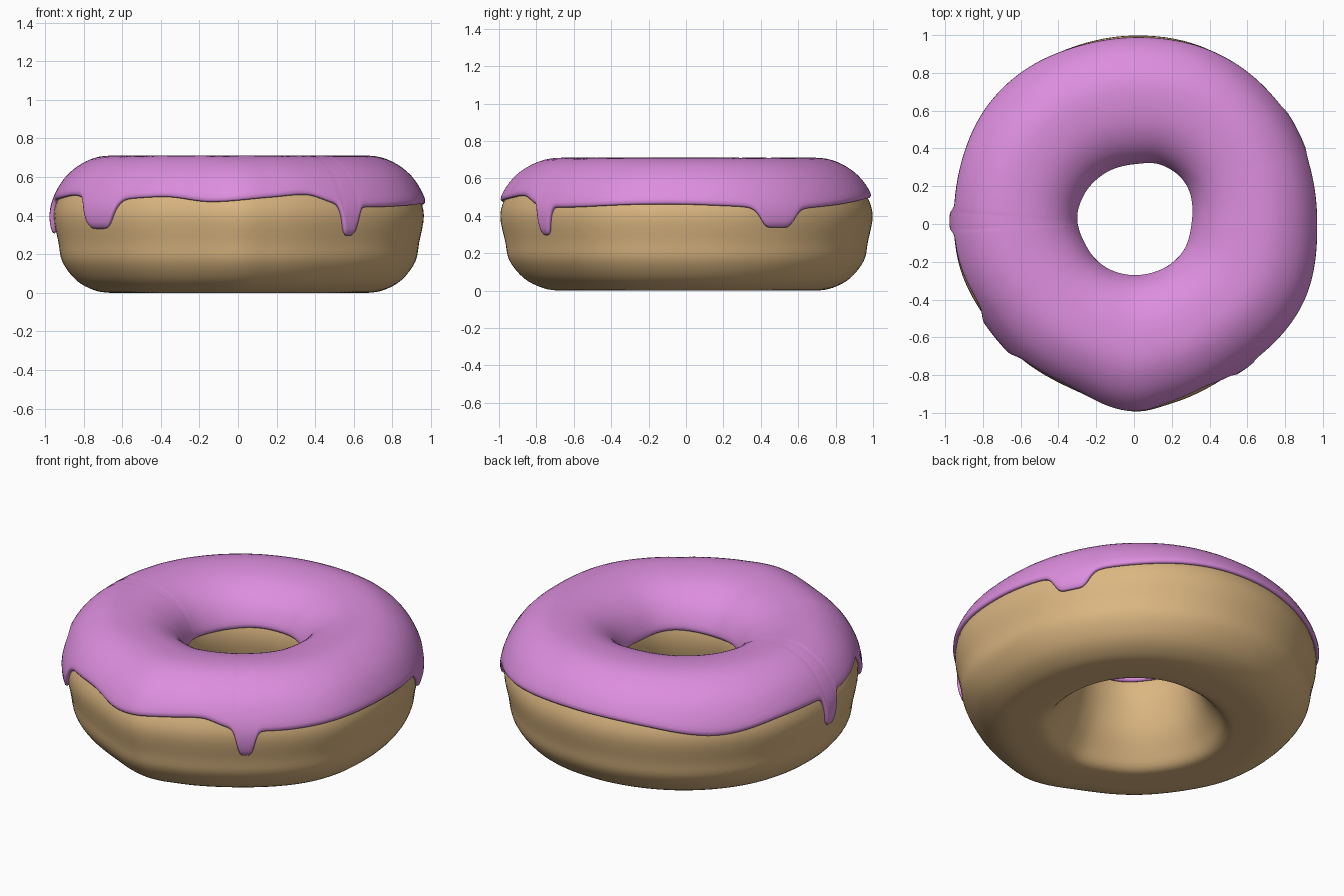
import bpy, bmesh, math

if "Cube" in bpy.data.objects:
    bpy.data.objects.remove(bpy.data.objects["Cube"])

# Outlines seen from above: angle in degrees -> radius
OUTER = [(0, .963), (24, .972), (37, .983), (67, 1.005), (90, .998), (107, .992), (123, .99),
         (150, .98), (174, .957), (195, .95), (213, .93), (228, .93), (251, .935), (270, .993),
         (282, .97), (305, .945), (336, .98)]
HOLE = [(0, .32), (38, .36), (66, .355), (90, .325), (120, .32), (150, .32), (172, .317),
        (203, .292), (244, .287), (270, .285), (302, .293), (334, .31)]
# Height of the icing edge around the outside, and around the hole
EDGE = [(0, .455), (18, .445), (42, .44), (75, .485), (95, .49), (111, .475), (135, .43),
        (158, .47), (188, .48), (205, .5), (232, .485), (247, .49), (262, .465), (280, .488),
        (293, .5), (302, .46), (316, .44), (345, .455)]
INNER_EDGE = [(0, .45), (50, .46), (95, .475), (150, .455), (210, .46), (270, .45), (320, .465)]
# Drips: angle, half width, lowest height
DRIPS = [(30, 6.2, .335), (179, 2.7, .305), (219.5, 7.2, .33), (307.5, 3.0, .295)]
# Section: (0 = hole side .. 1 = outer side, height), from underside over the top and back
SECTION = [(.40, 0), (.27, .012), (.18, .08), (.085, .18), (.025, .30), (0, .41), (.03, .51),
           (.12, .60), (.28, .663), (.48, .685), (.67, .675), (.85, .605), (.955, .505),
           (1, .40), (.962, .26), (.93, .16), (.82, .066), (.68, .015), (.55, 0)]
TOP = 9  # index of the crown in SECTION


def around(keys, deg):
    """Smooth periodic interpolation of (angle, value) keys."""
    deg %= 360
    n = len(keys)
    k = [(keys[i % n][0] + 360 * (i // n), keys[i % n][1]) for i in range(-2, n + 3)]
    i = max(j for j in range(len(k) - 2) if k[j][0] <= deg)
    (a0, v0), (a1, v1), (a2, v2), (a3, v3) = k[i - 1:i + 3]
    h = a2 - a1
    t = (deg - a1) / h
    m1, m2 = (v2 - v0) / (a2 - a0) * h, (v3 - v1) / (a3 - a1) * h
    return ((2*t**3 - 3*t**2 + 1) * v1 + (t**3 - 2*t*t + t) * m1
            + (3*t*t - 2*t**3) * v2 + (t**3 - t*t) * m2)


def section(t):
    """Point on the closed dough section."""
    n = len(SECTION)
    i = math.floor(t)
    f = t - i
    p = [SECTION[(i + k) % n] for k in (-1, 0, 1, 2)]
    return [.5 * (2*p[1][c] + (p[2][c] - p[0][c]) * f
                  + (2*p[0][c] - 5*p[1][c] + 4*p[2][c] - p[3][c]) * f * f
                  + (3*p[1][c] - p[0][c] - 3*p[2][c] + p[3][c]) * f**3) for c in (0, 1)]


def section_at(z, low, high):
    """Section parameter where the height is z; low end is below, high end above."""
    for _ in range(30):
        mid = (low + high) / 2
        if section(mid)[1] < z:
            low = mid
        else:
            high = mid
    return low


def surface(ring, t):
    a, ri, ro = ring
    u, z = section(t)
    r = ri + u * (ro - ri)
    return (r * math.cos(a), r * math.sin(a), max(z, 0))


def make(name, columns, closed, color):
    """Skin a list of columns that run around the ring."""
    bm = bmesh.new()
    grid = [[bm.verts.new(p) for p in col] for col in columns]
    n, m = len(grid), len(grid[0])
    for i in range(n):
        a, b = grid[i], grid[(i + 1) % n]
        for j in range(m if closed else m - 1):
            k = (j + 1) % m
            f = bm.faces.new((a[j], a[k], b[k], b[j]))
            f.smooth = True
    bm.normal_update()
    top = max(bm.faces, key=lambda f: f.calc_center_median().z)
    if top.normal.z < 0:
        bmesh.ops.reverse_faces(bm, faces=bm.faces[:])
    mesh = bpy.data.meshes.new(name)
    bm.to_mesh(mesh)
    bm.free()
    mat = bpy.data.materials.new(name)
    mat.diffuse_color = color
    mat.use_nodes = True
    mat.node_tree.nodes["Principled BSDF"].inputs["Base Color"].default_value = mat.diffuse_color
    mesh.materials.append(mat)
    ob = bpy.data.objects.new(name, mesh)
    bpy.context.collection.objects.link(ob)
    return ob


def ring(deg):
    return math.radians(deg), around(HOLE, deg), around(OUTER, deg)


# Dough ring
N, M = 120, 76
dough = [[surface(ring(360 * i / N), j * len(SECTION) / M) for j in range(M)] for i in range(N)]
make("dough", dough, True, (.71, .47, .22, 1))

# Icing follows the dough, ends in a wavy edge with drips
N, M = 540, 16
icing = []
for i in range(N):
    deg = 360 * i / N
    z = around(EDGE, deg)
    for centre, width, low in DRIPS:
        d = (deg - centre + 180) % 360 - 180
        z += (low - z) / (1 + abs(d / width) ** 6)
    t0 = section_at(around(INNER_EDGE, deg), 2, TOP)
    t1 = section_at(z, 17, TOP)
    icing.append([surface(ring(deg), t0 + (t1 - t0) * j / M) for j in range(M + 1)])
top = make("icing", icing, False, (.72, .27, .73, 1))
solid = top.modifiers.new("thickness", 'SOLIDIFY')
solid.thickness = .032
solid.offset = .6
soft = top.modifiers.new("rounded_edge", 'SUBSURF')
soft.levels = soft.render_levels = 1
